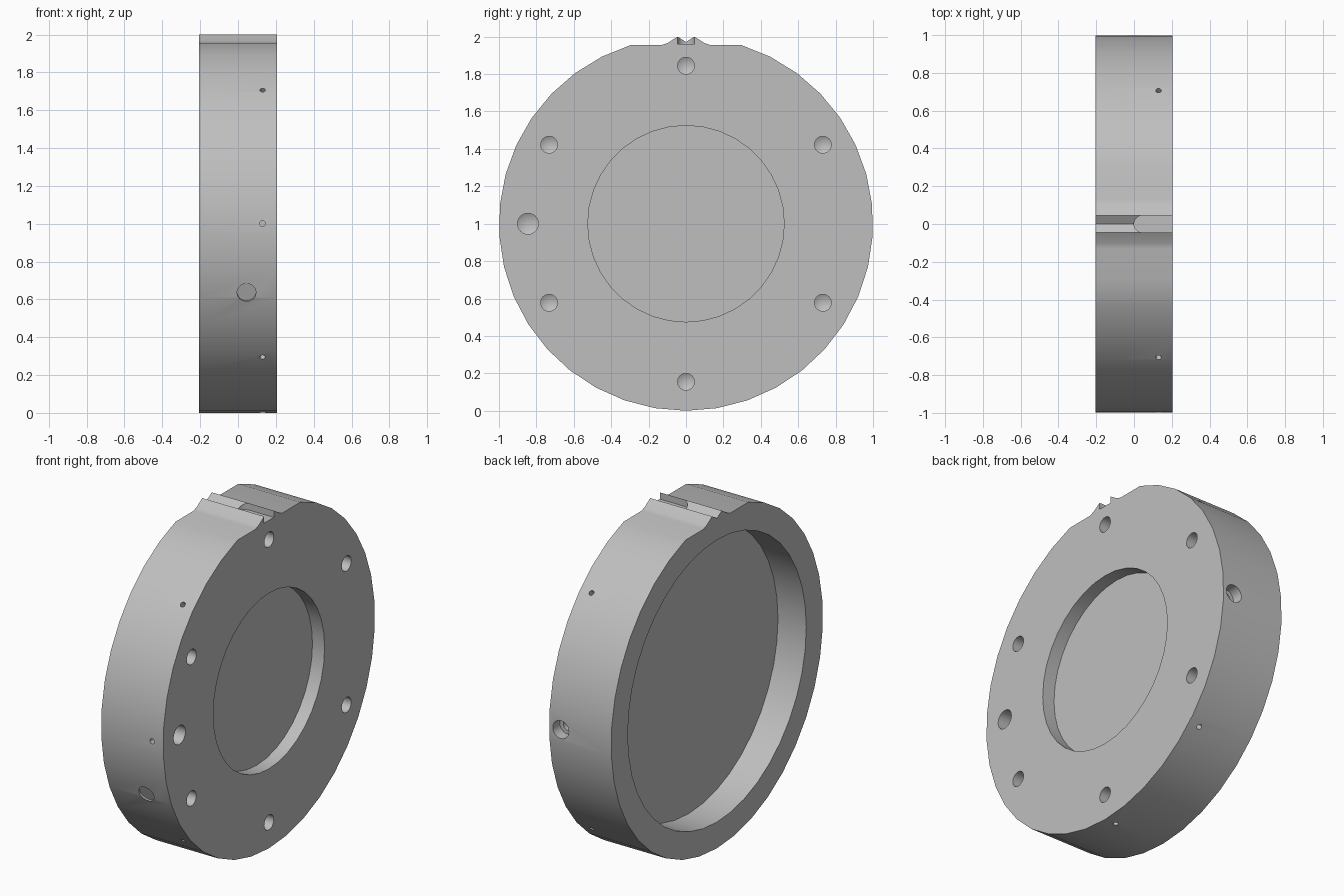
import bpy, bmesh, math
from mathutils import Vector

cube = bpy.data.objects.get("Cube")
if cube:
    bpy.data.objects.remove(cube)

X0, X1 = -0.205, 0.205      # back and front faces of the disc
R, ZC = 1.0, 1.0            # outer radius and axis height

grey = bpy.data.materials.new("machined grey")
grey.use_nodes = True
grey.diffuse_color = (0.52, 0.52, 0.52, 1)
grey.node_tree.nodes["Principled BSDF"].inputs["Base Color"].default_value = (0.52, 0.52, 0.52, 1)


def make_object(name, bm):
    bmesh.ops.recalc_face_normals(bm, faces=bm.faces)
    mesh = bpy.data.meshes.new(name)
    bm.to_mesh(mesh)
    bm.free()
    mesh.materials.append(grey)
    obj = bpy.data.objects.new(name, mesh)
    bpy.context.collection.objects.link(obj)
    return obj


def prism(name, profile, x0, x1):
    """Extrude a (y, z) outline along x."""
    bm = bmesh.new()
    face = bm.faces.new([bm.verts.new((x0, y, z)) for y, z in profile])
    ext = bmesh.ops.extrude_face_region(bm, geom=[face])
    verts = [v for v in ext["geom"] if isinstance(v, bmesh.types.BMVert)]
    bmesh.ops.translate(bm, verts=verts, vec=(x1 - x0, 0, 0))
    return make_object(name, bm)


def cut(target, cutter):
    mod = target.modifiers.new("cut", "BOOLEAN")
    mod.operation = "DIFFERENCE"
    mod.solver = "EXACT"
    mod.object = cutter
    bpy.context.view_layer.objects.active = target
    bpy.ops.object.modifier_apply(modifier=mod.name)
    bpy.data.objects.remove(cutter)


def drill(target, mouth, direction, radius, depth, tip=0.0, sides=24):
    """Cut a round hole into the target, with an optional conical tip."""
    over = 0.03
    bm = bmesh.new()
    rings = []
    for h in (-over, depth):
        rings.append([bm.verts.new((radius * math.cos(a), radius * math.sin(a), h))
                      for a in (math.tau * i / sides for i in range(sides))])
    bm.faces.new(rings[0])
    if tip:
        apex = bm.verts.new((0, 0, depth + tip))
    else:
        bm.faces.new(rings[1])
    for i in range(sides):
        j = (i + 1) % sides
        bm.faces.new((rings[0][i], rings[0][j], rings[1][j], rings[1][i]))
        if tip:
            bm.faces.new((rings[1][i], rings[1][j], apex))
    turn = Vector((0, 0, 1)).rotation_difference(Vector(direction)).to_matrix().to_4x4()
    bm.transform(turn)
    bmesh.ops.translate(bm, verts=bm.verts, vec=mouth)
    cut(target, make_object("drill_cutter", bm))


def polar(x, radius, degrees):
    a = math.radians(degrees)
    return Vector((x, radius * math.cos(a), ZC + radius * math.sin(a)))


# Disc outline: round body, flat on top, ridge with a V groove
flat = math.radians(17.2)
steps = 34
outline = []
for i in range(steps + 1):
    a = flat + (math.tau - 2 * flat) * i / steps
    outline.append((R * math.sin(a), ZC + R * math.cos(a)))
ZF = outline[0][1]
ridge = [(-0.13, ZF), (-0.10, ZF + 0.010), (-0.045, 2.0)]
outline += ridge + [(0, 1.972)] + [(-y, z) for y, z in reversed(ridge)]
body = prism("disc_housing", outline, X0, X1)

# Wide bore on one face, smaller recess on the other
drill(body, (X0, 0, ZC), (1, 0, 0), 0.843, 0.187, sides=40)
drill(body, (X1, 0, ZC), (-1, 0, 0), 0.525, 0.08, sides=36)

# Round-ended key slot across the ridge
w = 0.045
bm = bmesh.new()
pts = [(X1 + 0.03, -w), (X1 + 0.03, w)]
pts += [(w - w * math.sin(t), w * math.cos(t)) for t in (math.pi * i / 12 for i in range(13))]
slot = bm.faces.new([bm.verts.new((x, y, 1.96)) for x, y in pts])
ext = bmesh.ops.extrude_face_region(bm, geom=[slot])
bmesh.ops.translate(bm, verts=[v for v in ext["geom"] if isinstance(v, bmesh.types.BMVert)],
                    vec=(0, 0, 0.1))
cut(body, make_object("slot_cutter", bm))

# Six bolt holes and one larger port in the face
for k in range(6):
    drill(body, polar(X1, 0.845, 30 + 60 * k), (-1, 0, 0), 0.045, 0.13, 0.025)
drill(body, polar(X1, 0.845, 180), (-1, 0, 0), 0.056, 0.13, 0.03)

# Small radial holes around the rim
for deg in (45, 135, 180, 225, 270, 315):
    inward = polar(0, -1, deg) - Vector((0, 0, ZC))
    drill(body, polar(0.13, R, deg), inward, 0.015, 0.07, sides=12)

# Stepped port at the back of the rim
drill(body, (0.13, R, ZC), (0, -1, 0), 0.053, 0.07)
drill(body, (0.13, R - 0.07, ZC), (0, -1, 0), 0.03, 0.08)

# Shallow plug seat low on the front of the rim
deg = 180 + 21.4
drill(body, polar(0.045, R, deg), polar(0, -1, deg) - Vector((0, 0, ZC)), 0.05, 0.012)

bpy.ops.object.select_all(action="DESELECT")
body.select_set(True)
bpy.context.view_layer.objects.active = body
bpy.ops.object.shade_smooth_by_angle(angle=math.radians(25))
